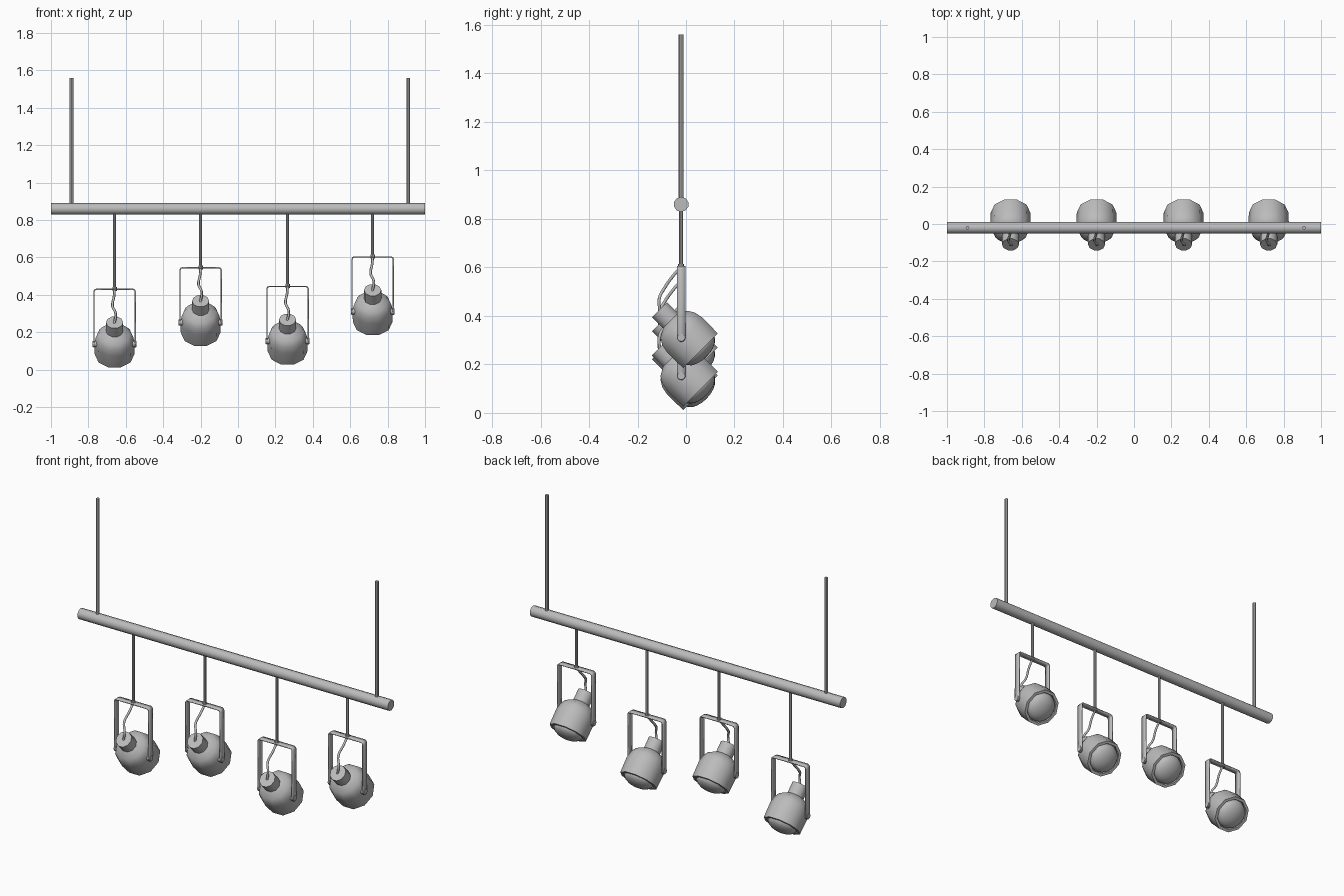
import bpy, bmesh, math
from mathutils import Vector, Matrix

cube = bpy.data.objects.get("Cube")
if cube:
    bpy.data.objects.remove(cube, do_unlink=True)

metal = bpy.data.materials.new("grey_metal")
metal.use_nodes = True
GREY = (0.5, 0.5, 0.5, 1)
metal.diffuse_color = GREY
metal.node_tree.nodes["Principled BSDF"].inputs["Base Color"].default_value = GREY

BAR_Y, BAR_Z, BAR_R = -0.02, 0.86, 0.031


def finish(name, bm, smooth=40):
    bmesh.ops.recalc_face_normals(bm, faces=bm.faces)
    mesh = bpy.data.meshes.new(name)
    bm.to_mesh(mesh)
    bm.free()
    mesh.materials.append(metal)
    ob = bpy.data.objects.new(name, mesh)
    bpy.context.collection.objects.link(ob)
    if smooth:
        bpy.ops.object.select_all(action='DESELECT')
        ob.select_set(True)
        bpy.context.view_layer.objects.active = ob
        bpy.ops.object.shade_smooth_by_angle(angle=math.radians(smooth))
    return ob


def rod(name, start, end, radius, sides=10):
    a, b = Vector(start), Vector(end)
    turn = (b - a).to_track_quat('Z', 'Y').to_matrix().to_4x4()
    bm = bmesh.new()
    bmesh.ops.create_cone(bm, cap_ends=True, segments=sides, radius1=radius, radius2=radius,
                          depth=(b - a).length, matrix=Matrix.Translation((a + b) / 2) @ turn)
    return finish(name, bm)


def lathe(name, profile, place, sides=10, smooth=40):
    bm = bmesh.new()
    verts = [bm.verts.new((r, 0, z)) for r, z in profile]
    edges = [bm.edges.new(pair) for pair in zip(verts, verts[1:])]
    bmesh.ops.spin(bm, geom=verts + edges, cent=(0, 0, 0), axis=(0, 0, 1),
                   angle=math.tau, steps=sides, use_duplicate=False)
    bmesh.ops.remove_doubles(bm, verts=bm.verts, dist=0.0005)
    bm.transform(place)
    return finish(name, bm, smooth)


def bracket(name, x, top):
    # flat strip bent into an upside-down U, narrowing to round ends
    half, drop, corner, width = 0.11, 0.31, 0.012, 0.018
    side = []
    for a in (0, 30, 60, 80):
        t = math.radians(90 - a)
        side.append((half, -drop + width * (1 - math.sin(t)), width * math.cos(t)))
    side = [(half, -drop + width * (1 - math.cos(math.radians(a))),
             max(0.002, width * math.sin(math.radians(a)))) for a in (0, 30, 60, 90)]
    for a in (0, 45, 90):
        t = math.radians(a)
        side.append((half - corner + corner * math.cos(t), -corner + corner * math.sin(t), width))
    path = side + [(-px, pz, w) for px, pz, w in reversed(side)]
    bm = bmesh.new()
    rows = [[bm.verts.new((x + px, BAR_Y + s * w, top + pz)) for s in (-1, 1)] for px, pz, w in path]
    for p, q in zip(rows, rows[1:]):
        bm.faces.new((p[0], p[1], q[1], q[0]))
    ob = finish(name, bm, 30)
    solid = ob.modifiers.new("thickness", 'SOLIDIFY')
    solid.thickness = 0.007
    solid.offset = 0


def cable(name, x, top):
    curve = bpy.data.curves.new(name, 'CURVE')
    curve.dimensions = '3D'
    curve.bevel_depth = 0.007
    curve.bevel_resolution = 1
    curve.resolution_u = 4
    curve.use_fill_caps = True
    points = [(0, 0, 0), (-0.003, -0.035, -0.04), (-0.011, -0.07, -0.09),
              (0.006, -0.09, -0.13), (-0.002, -0.088, -0.185)]
    spline = curve.splines.new('BEZIER')
    spline.bezier_points.add(len(points) - 1)
    for bp, (px, py, pz) in zip(spline.bezier_points, points):
        bp.co = (x + px, BAR_Y + py, top + pz)
        bp.handle_left_type = bp.handle_right_type = 'AUTO'
    curve.materials.append(metal)
    bpy.context.collection.objects.link(bpy.data.objects.new(name, curve))


# Main bar and its two ceiling rods
rod("main_bar", (-1, BAR_Y, BAR_Z), (1, BAR_Y, BAR_Z), BAR_R)
for side, x in (("right", -0.89), ("left", 0.91)):
    rod("ceiling_rod_" + side, (x, BAR_Y, BAR_Z), (x, BAR_Y, 1.56), 0.01, 8)

# Lamp shade outline from neck to rim, and the bulging lens
SHADE = [(0, 0.24), (0.046, 0.24), (0.046, 0.175), (0.083, 0.155), (0.1, 0.128),
         (0.108, 0.09), (0.106, 0), (0.09, 0), (0.087, 0.012), (0, 0.012)]
LENS = [(0.084 * math.cos(math.radians(a)), 0.01 - 0.045 * math.sin(math.radians(a)))
        for a in (0, 18, 36, 54, 72, 90)]

# Four hanging spotlights
for i, (x, top) in enumerate(((-0.66, 0.43), (-0.2, 0.545), (0.265, 0.445), (0.72, 0.603)), 1):
    n = f"_{i}"
    rod("stem" + n, (x, BAR_Y, BAR_Z), (x, BAR_Y, top), 0.008, 8)
    rod("stem_collar" + n, (x, BAR_Y, top - 0.008), (x, BAR_Y, top + 0.012), 0.012, 8)
    bracket("bracket" + n, x, top)
    cable("cable" + n, x, top)
    place = Matrix.Translation((x, 0.06, top - 0.347)) @ Matrix.Rotation(math.radians(45), 4, 'X')
    lathe("shade" + n, SHADE, place)
    lathe("lens" + n, LENS, place, 20)
    for s in (-1, 1):
        rod(f"pivot_{'left' if s > 0 else 'right'}" + n, (x + s * 0.095, BAR_Y, top - 0.292),
            (x + s * 0.117, BAR_Y, top - 0.292), 0.016, 10)
